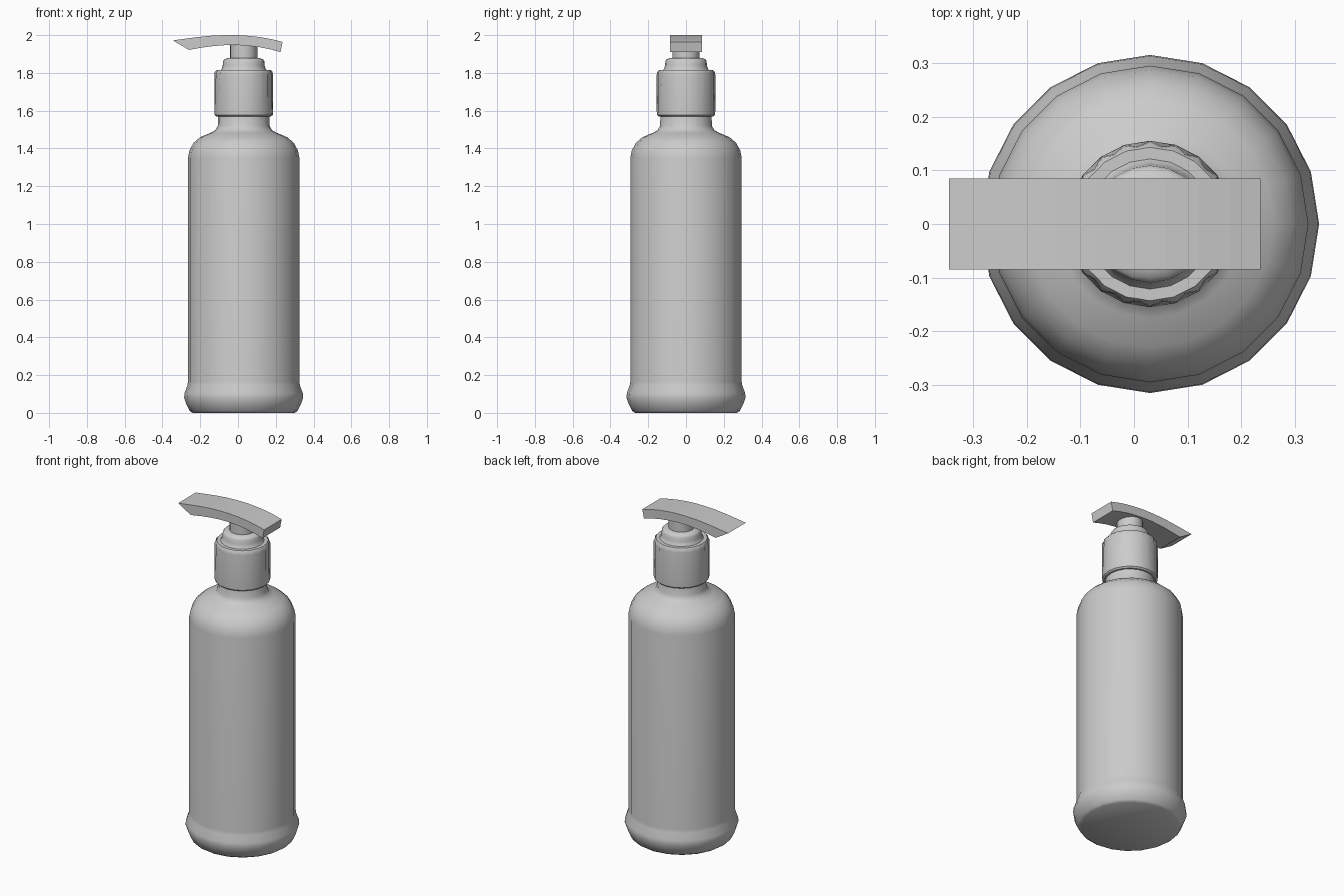
import bpy, bmesh, math

cube = bpy.data.objects.get("Cube")
if cube:
    bpy.data.objects.remove(cube, do_unlink=True)

AXIS_X = 0.03
SIDES = 20

# One plain grey plastic for everything
grey = bpy.data.materials.new("grey plastic")
grey.use_nodes = True
COLOUR = (0.6, 0.6, 0.6, 1)
grey.diffuse_color = COLOUR
grey.node_tree.nodes["Principled BSDF"].inputs["Base Color"].default_value = COLOUR


def finish(name, bm, smooth_angle=None):
    bmesh.ops.recalc_face_normals(bm, faces=bm.faces)
    mesh = bpy.data.meshes.new(name)
    bm.to_mesh(mesh)
    bm.free()
    mesh.materials.append(grey)
    obj = bpy.data.objects.new(name, mesh)
    bpy.context.collection.objects.link(obj)
    if smooth_angle:
        bpy.ops.object.select_all(action='DESELECT')
        obj.select_set(True)
        bpy.context.view_layer.objects.active = obj
        bpy.ops.object.shade_smooth_by_angle(angle=math.radians(smooth_angle))
    return obj


def lathe(name, profile, sides=SIDES, odd_inset=None, smooth_angle=40):
    """Revolve (radius, z) points; odd_inset gives the odd-column radius drop per ring."""
    bm = bmesh.new()
    rings = []
    for row, (r, z) in enumerate(profile):
        ring = []
        for i in range(sides):
            a = math.tau * i / sides
            rr = r - (odd_inset[row] if odd_inset and i % 2 else 0)
            ring.append(bm.verts.new((AXIS_X + rr * math.cos(a), rr * math.sin(a), z)))
        rings.append(ring)
    for low, high in zip(rings, rings[1:]):
        for i in range(sides):
            j = (i + 1) % sides
            bm.faces.new((low[i], low[j], high[j], high[i]))
    bm.faces.new(rings[0])
    bm.faces.new(rings[-1])
    return finish(name, bm, smooth_angle)


# Bottle: flared foot, straight wall, rounded shoulder, neck
lathe("bottle", [
    (0.27, 0.0), (0.285, 0.01), (0.305, 0.05), (0.315, 0.08), (0.313, 0.105),
    (0.298, 0.145), (0.295, 0.165), (0.295, 1.35), (0.287, 1.39),
    (0.265, 1.43), (0.23, 1.46), (0.175, 1.483), (0.15, 1.497),
    (0.137, 1.52), (0.135, 1.6)], smooth_angle=50)

# Screw collar: grip grooves that fade out towards the bottom
lathe("collar", [
    (0.145, 1.57), (0.154, 1.578), (0.155, 1.6), (0.155, 1.79),
    (0.153, 1.805), (0.143, 1.815)],
    sides=2 * SIDES, odd_inset=[0.002, 0.002, 0.002, 0.009, 0.009, 0.002],
    smooth_angle=35)

# Pump: stepped cap and stem
lathe("pump_cap", [
    (0.125, 1.81), (0.116, 1.822), (0.111, 1.84), (0.109, 1.862),
    (0.103, 1.872), (0.08, 1.88)], smooth_angle=50)
lathe("pump_stem", [(0.072, 1.87), (0.072, 1.953)])

# Nozzle: arched bar with a slanted spout tip
top = [(-0.345, 1.972), (-0.22, 1.989), (-0.14, 1.997), (-0.07, 2.0), (0.0, 2.0),
       (0.06, 1.996), (0.12, 1.989), (0.18, 1.978), (0.236, 1.964)]
bottom = [(-0.26, 1.922), (-0.19, 1.934), (-0.13, 1.942), (-0.065, 1.947), (0.0, 1.947),
          (0.057, 1.943), (0.115, 1.936), (0.17, 1.925), (0.225, 1.91)]
bm = bmesh.new()
columns = [[bm.verts.new((x, y, z)) for x, z, y in
            ((*t, -0.085), (*t, 0.085), (*b, 0.085), (*b, -0.085))]
           for t, b in zip(top, bottom)]
for a, b in zip(columns, columns[1:]):
    for i in range(4):
        j = (i + 1) % 4
        bm.faces.new((a[i], a[j], b[j], b[i]))
bm.faces.new(columns[0])
bm.faces.new(columns[-1])
finish("nozzle", bm)
